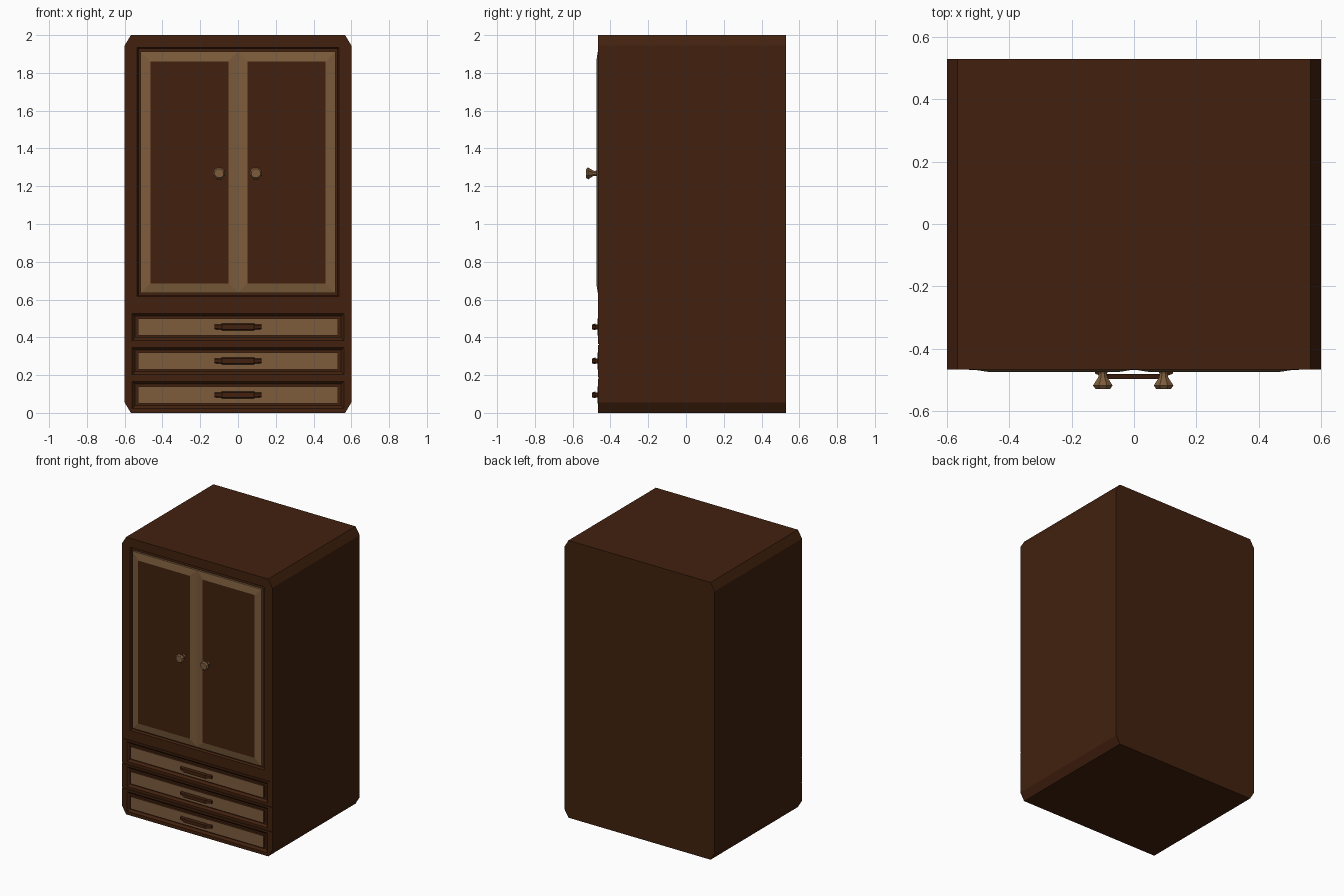
import bpy, bmesh, math

if "Cube" in bpy.data.objects:
    bpy.data.objects.remove(bpy.data.objects["Cube"])


def material(name, col):
    m = bpy.data.materials.new(name)
    m.diffuse_color = (*col, 1)
    m.use_nodes = True
    m.node_tree.nodes["Principled BSDF"].inputs["Base Color"].default_value = m.diffuse_color
    return m


DARK = material("dark_wood", (0.054, 0.0152, 0.0045))
LIGHT = material("light_wood", (0.205, 0.108, 0.046))
FRONT = -0.466


def make(name, rings, mats, cap_index=0):
    """Skin a list of matching closed rings and cap both ends."""
    bm = bmesh.new()
    loops = [[bm.verts.new(p) for p in r] for r in rings]
    n = len(loops[0])
    for a, b in zip(loops, loops[1:]):
        for i in range(n):
            bm.faces.new((a[i], a[(i + 1) % n], b[(i + 1) % n], b[i]))
    bm.faces.new(loops[0][::-1])
    bm.faces.new(loops[-1]).material_index = cap_index
    bmesh.ops.recalc_face_normals(bm, faces=bm.faces[:])
    me = bpy.data.meshes.new(name)
    bm.to_mesh(me)
    bm.free()
    for m in mats:
        me.materials.append(m)
    ob = bpy.data.objects.new(name, me)
    bpy.context.collection.objects.link(ob)
    return ob


def panel(name, x0, x1, z0, z1, steps, mats, cap_index=0):
    """Rectangle on the front, stepped along y; steps are (y, inset)."""
    rings = [[(x0 + i, y, z0 + i), (x1 - i, y, z0 + i),
              (x1 - i, y, z1 - i), (x0 + i, y, z1 - i)] for y, i in steps]
    return make(name, rings, mats, cap_index)


def cut(body, cutter):
    cutter.hide_render = True
    cutter.hide_set(True)
    cutter.display_type = 'WIRE'
    mod = body.modifiers.new(cutter.name, 'BOOLEAN')
    mod.operation = 'DIFFERENCE'
    mod.solver = 'EXACT'
    mod.object = cutter


# Cabinet body with chamfered long edges
outline = [(-.6, .055), (-.567, 0), (.567, 0), (.6, .055),
           (.6, 1.945), (.567, 2), (-.567, 2), (-.6, 1.945)]
body = make("cabinet_body", [[(x, y, z) for x, z in outline] for y in (FRONT, .53)], [DARK])

# Door recess and the pair of raised doors
cut(body, panel("door_recess_cutter", -.535, .535, .615, 1.935,
                [(FRONT - .02, -.01), (FRONT + .014, .007)], [DARK]))
for side, x0, x1 in (("left", -.515, 0), ("right", 0, .515)):
    panel(side + "_door", x0, x1, .635, 1.912,
          [(FRONT + .016, 0), (FRONT - .001, 0), (-.475, .051)], [LIGHT, DARK], 1)

# Door knobs: eight-sided turned shape
knob_profile = [(-.470, .019), (-.480, .014), (-.492, .016), (-.518, .034), (-.53, .025)]
for side, cx in (("left", -.1), ("right", .095)):
    rings = [[(cx + r * math.cos(math.tau * (k + .5) / 8), y,
               1.268 + r * math.sin(math.tau * (k + .5) / 8)) for k in range(8)]
             for y, r in knob_profile]
    make(side + "_knob", rings, [LIGHT])

# Drawers: bevelled slot, light raised panel, arched handle
handle_path = [(-.125, FRONT + .003, FRONT - .014, .013), (-.09, -.478, -.493, .014),
               (-.085, -.481, -.497, .018), (.085, -.481, -.497, .018),
               (.09, -.478, -.493, .014), (.125, FRONT + .003, FRONT - .014, .013)]
for i, cz in enumerate((.095, .275, .455), 1):
    cut(body, panel(f"drawer_slot_cutter_{i}", -.56, .56, cz - .071, cz + .071,
                    [(FRONT - .01, -.01), (FRONT + .014, .014)], [DARK]))
    panel(f"drawer_panel_{i}", -.53, .53, cz - .044, cz + .044,
          [(FRONT + .016, 0), (FRONT - .003, 0)], [DARK, LIGHT], 1)
    make(f"drawer_handle_{i}",
         [[(x, a, cz - h), (x, b, cz - h * .7), (x, b, cz + h * .7), (x, a, cz + h)]
          for x, a, b, h in handle_path], [DARK])

# Full-width grooves between drawers
for i, z in enumerate((.185, .363), 1):
    cut(body, panel(f"groove_cutter_{i}", -.62, .62, z - .003, z + .003,
                    [(FRONT - .02, 0), (FRONT + .006, 0)], [DARK]))
# Groove above the top drawer
cut(body, panel("groove_cutter_3", -.58, .58, .540, .546,
                [(FRONT - .02, 0), (FRONT + .006, 0)], [DARK]))
